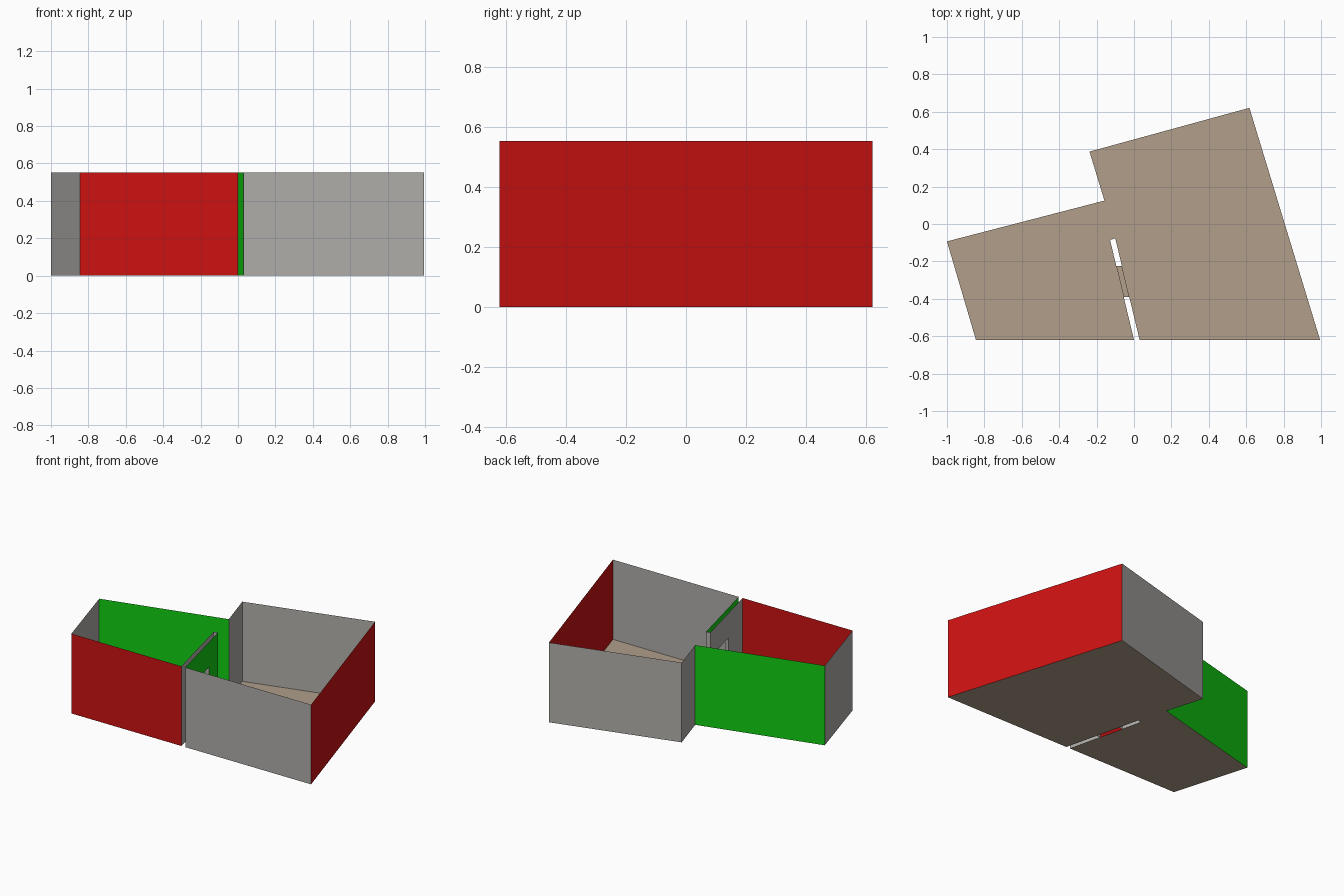
import bpy

if "Cube" in bpy.data.objects:
    bpy.data.objects.remove(bpy.data.objects["Cube"])

H = 0.553        # wall height
DOOR_H = 0.38    # doorway height


def material(name, rgb):
    m = bpy.data.materials.new(name)
    m.diffuse_color = (*rgb, 1)
    m.use_nodes = True
    m.node_tree.nodes["Principled BSDF"].inputs["Base Color"].default_value = m.diffuse_color
    return m


grey = material("warm grey", (0.43, 0.42, 0.40))
red = material("red", (0.61, 0.006, 0.006))
green = material("green", (0.006, 0.60, 0.006))
tan = material("tan floor", (0.44, 0.345, 0.26))


def sheet(name, polys, mat):
    """Thin surface made of separate flat polygons."""
    verts, faces = [], []
    for p in polys:
        faces.append(range(len(verts), len(verts) + len(p)))
        verts += p
    me = bpy.data.meshes.new(name)
    me.from_pydata(verts, [], [list(f) for f in faces])
    me.materials.append(mat)
    ob = bpy.data.objects.new(name, me)
    bpy.context.collection.objects.link(ob)
    return ob


def panel(a, b, z0=0, z1=H):
    return [(*a, z0), (*b, z0), (*b, z1), (*a, z1)]


def along(a, b, t):
    return tuple(p + (q - p) * t for p, q in zip(a, b))


# Floor plan corners, counter-clockwise
plan = [(-0.845, -0.62), (0.0, -0.62), (-0.128, -0.085), (-0.1, -0.077),
        (0.03, -0.62), (0.995, -0.62), (0.617, 0.621), (-0.238, 0.387),
        (-0.158, 0.125), (-1.0, -0.093)]
sheet("floor", [[(x, y, 0) for x, y in plan]], tan)

# Plain walls: (name, start corner, colour)
for name, i, mat in [("front_left_wall", 0, red), ("partition_end", 2, grey),
                     ("front_right_wall", 4, grey), ("right_wall", 5, red),
                     ("back_right_wall", 6, grey), ("step_wall", 7, grey),
                     ("back_left_wall", 8, green), ("left_wall", 9, grey)]:
    sheet(name, [panel(plan[i], plan[(i + 1) % len(plan)])], mat)

# Partition faces with a doorway cut through both
jambs = []
for name, i, j, mat in [("partition_left_face", 1, 2, grey),
                        ("partition_right_face", 3, 4, green)]:
    a, b = plan[i], plan[j]
    ys = (-0.39, -0.225) if i == 1 else (-0.225, -0.39)
    d0, d1 = [along(a, b, (y - a[1]) / (b[1] - a[1])) for y in ys]
    sheet(name, [panel(a, d0), panel(d0, d1, DOOR_H), panel(d1, b)], mat)
    jambs.append((d0, d1))

# Doorway lining between the two faces
(l0, l1), (r1, r0) = jambs
sheet("door_jambs", [panel(l0, r0, 0, DOOR_H), panel(r1, l1, 0, DOOR_H)], grey)
sheet("door_header", [[(*p, DOOR_H) for p in (l0, r0, r1, l1)]], tan)
